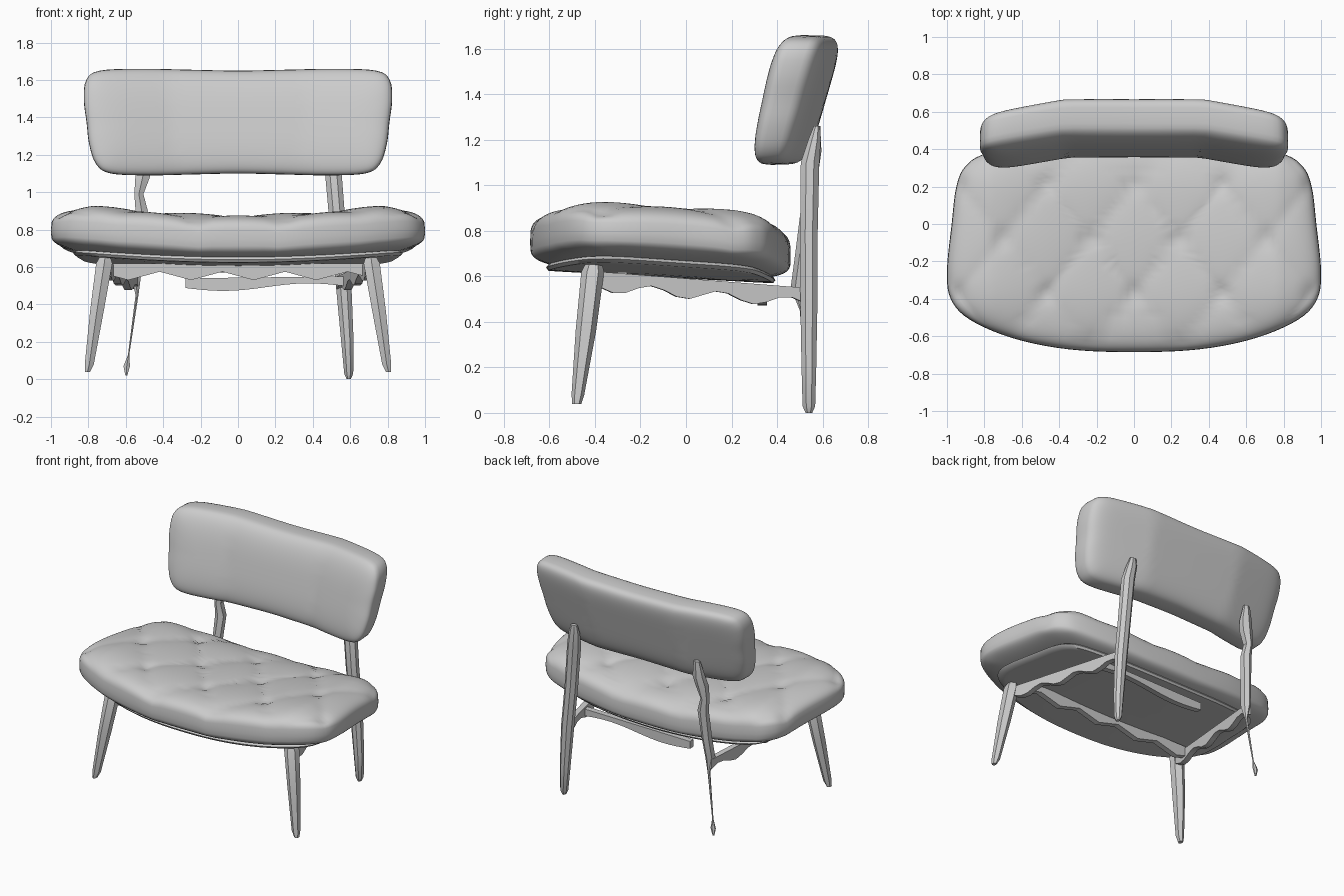
import bpy, bmesh, math
from mathutils import Vector

if "Cube" in bpy.data.objects:
    bpy.data.objects.remove(bpy.data.objects["Cube"])


def loft(name, rings, caps=True, angle=40):
    """Skin a list of equal-length point rings into one object."""
    bm = bmesh.new()
    vs = [[bm.verts.new(p) for p in ring] for ring in rings]
    n = len(vs[0])
    for r0, r1 in zip(vs, vs[1:]):
        for i in range(n):
            bm.faces.new((r0[i], r0[(i + 1) % n], r1[(i + 1) % n], r1[i]))
    if caps:
        bm.faces.new(vs[0])
        bm.faces.new(vs[-1])
    bmesh.ops.remove_doubles(bm, verts=bm.verts, dist=1e-4)
    bmesh.ops.recalc_face_normals(bm, faces=bm.faces)
    me = bpy.data.meshes.new(name)
    bm.to_mesh(me)
    bm.free()
    ob = bpy.data.objects.new(name, me)
    bpy.context.collection.objects.link(ob)
    bpy.ops.object.select_all(action='DESELECT')
    ob.select_set(True)
    bpy.context.view_layer.objects.active = ob
    bpy.ops.object.shade_smooth_by_angle(angle=math.radians(angle))
    return ob


def outline(half, sub):
    """Mirror a half outline in x and smooth it with a closed spline."""
    pts = [Vector(p) for p in half]
    pts += [Vector((-p.x, p.y)) for p in reversed(pts) if abs(p.x) > 1e-6]
    out, n = [], len(pts)
    for i in range(n):
        a, b, c, d = (pts[(i + k) % n] for k in (-1, 0, 1, 2))
        for s in range(sub):
            t = s / sub
            out.append(0.5 * (2 * b + (c - a) * t + (2 * a - 5 * b + 4 * c - d) * t ** 2
                              + (3 * b - a - 3 * c + d) * t ** 3))
    return out


def pillow(name, pts, core, lo, hi, split, p_lo, p_hi, place, n=24):
    """Cushion: rings shrink from the outline to a core, with rounded edges."""
    rs = [1 - (1 - i / n) ** 1.7 for i in range(n + 1)]
    levels = [(r, hi, p_hi) for r in rs] + [(r, lo, p_lo) for r in reversed(rs[:-1])]
    rings = []
    for r, surf, p in levels:
        depth = max(0, 1 - r ** p) ** (1 / p)
        ring = []
        for q in pts:
            c = core(q)
            a, b = c + (q - c) * r
            eq = lo(a, b) * (1 - split) + hi(a, b) * split
            ring.append(place(a, b, eq + (surf(a, b) - eq) * depth))
        rings.append(ring)
    return loft(name, rings, caps=False)


# Seat cushion with diamond tufting
def seat_under(x, y):
    return 0.625 - 0.055 * (y + 0.45) + 0.07 * x * x


def seat_top(x, y):
    z = 0.88 + 0.11 * min(x * x, 0.6) - 0.055 * (y + 0.3)
    u, v = x / 0.235, (y + 0.08) / 0.29
    ca = abs(math.cos(math.pi * (u + v) / 2))
    cb = abs(math.cos(math.pi * (u - v) / 2))
    crease = 0.018 * (1 - (ca * cb) ** 0.5)
    button = 0.02 * math.exp(-(ca * ca + cb * cb) / 0.15)
    return z - crease - button


seat_half = [(0, -.685), (.35, -.67), (.65, -.61), (.88, -.51), (.98, -.4), (1, -.25),
             (.975, 0), (.95, .2), (.9, .31), (.78, .38), (.45, .44), (0, .46)]
seat_pts = outline(seat_half, 5)
seat_core = lambda q: Vector((0, -0.1))
pillow("seat_cushion", seat_pts, seat_core, seat_under, seat_top, 0.42, 4, 4,
       lambda a, b, d: (a, b, d), n=32)

# Thin board under the cushion
board_pts = [Vector((0, -0.1)) + (q - Vector((0, -0.1))) * 0.88 for q in seat_pts]
pillow("seat_board", board_pts, seat_core,
       lambda x, y: seat_under(x, y) - 0.01, lambda x, y: seat_under(x, y) + 0.02,
       0.5, 16, 16, lambda a, b, d: (a, b, d), n=10)


# Backrest: wrapped forward at both ends, leaning back, flatter rear
def wrap(x):
    return 0.17 * max(0, abs(x) - 0.36)


quarter = [(.81, 0), (.81, .12), (.785, .225), (.71, .275), (.5, .285), (.25, .28), (0, .275)]
back_half = [(x, -z) for x, z in reversed(quarter[1:])] + quarter
pillow("backrest", outline(back_half, 4), lambda q: Vector((q.x * 0.65, 0)),
       lambda x, z: 0.385 + 0.21 * z - wrap(x),
       lambda x, z: 0.615 + 0.29 * z - wrap(x) - 0.02 * x * x,
       0.38, 2.8, 5, lambda a, b, d: (a * (1 + 0.15 * b), d, b + 1.375), n=16)


# Legs: stacked rings given as x, y, z, x radius, y radius
def leg(name, path, sides, side=1):
    rings = [[(side * x + rx * math.cos(2 * math.pi * (k + .5) / sides),
               y + ry * math.sin(2 * math.pi * (k + .5) / sides), z) for k in range(sides)]
             for x, y, z, rx, ry in path]
    return loft(name, rings, angle=30)


front_path = [(.71, -.405, .66, .03, .035), (.715, -.41, .62, .05, .05),
              (.755, -.44, .36, .042, .045), (.795, -.475, .08, .028, .028),
              (.805, -.48, .04, .016, .02)]
for side, label in ((1, "right"), (-1, "left")):
    leg("front_leg_" + label, front_path, 6, side)

leg("back_leg_right", [(.49, .575, 1.26, .025, .015), (.495, .565, 1.2, .04, .03),
                       (.51, .545, 1.1, .048, .044), (.535, .54, .8, .046, .042),
                       (.565, .54, .5, .045, .041), (.585, .54, .2, .036, .035),
                       (.592, .54, .03, .026, .03), (.592, .54, 0, .012, .016)], 8)

# Left back leg is crumpled above and worn to a sliver below
leg("back_leg_left", [(.49, .575, 1.26, .025, .015), (.495, .56, 1.15, .045, .035),
                      (.51, .545, 1.08, .045, .04), (.53, .54, .99, .028, .035),
                      (.515, .54, .9, .038, .035), (.53, .52, .7, .032, .04),
                      (.545, .5, .55, .03, .04), (.54, .51, .45, .009, .01),
                      (.585, .53, .13, .004, .005), (.595, .54, .07, .02, .012),
                      (.597, .54, .02, .006, .006)], 6, -1)


# Frame rails with a ragged lower edge
def rail(name, a, b, top_a, top_b, depth, thick, waves, steps=16):
    a, b = Vector(a), Vector(b)
    d = (b - a).normalized()
    n = Vector((-d.y, d.x)) * thick / 2
    rings = []
    for i in range(steps + 1):
        t = i / steps
        p, top = a.lerp(b, t), top_a + (top_b - top_a) * t
        low = top - depth * (0.75 + 0.25 * math.sin(2 * math.pi * waves * t))
        rings.append([(*(p + n), top), (*(p - n), top), (*(p - n), low), (*(p + n), low)])
    return loft(name, rings, angle=30)


for s, label in ((1, "right"), (-1, "left")):
    rail("side_rail_" + label, (s * .7, -.38), (s * .55, .52), .62, .55, .09, .04, 3)
rail("front_rail", (-.67, -.28), (.67, -.28), .62, .62, .09, .04, 4)
rail("rear_rail", (-.28, .335), (.58, .335), .54, .55, .07, .04, 1)
